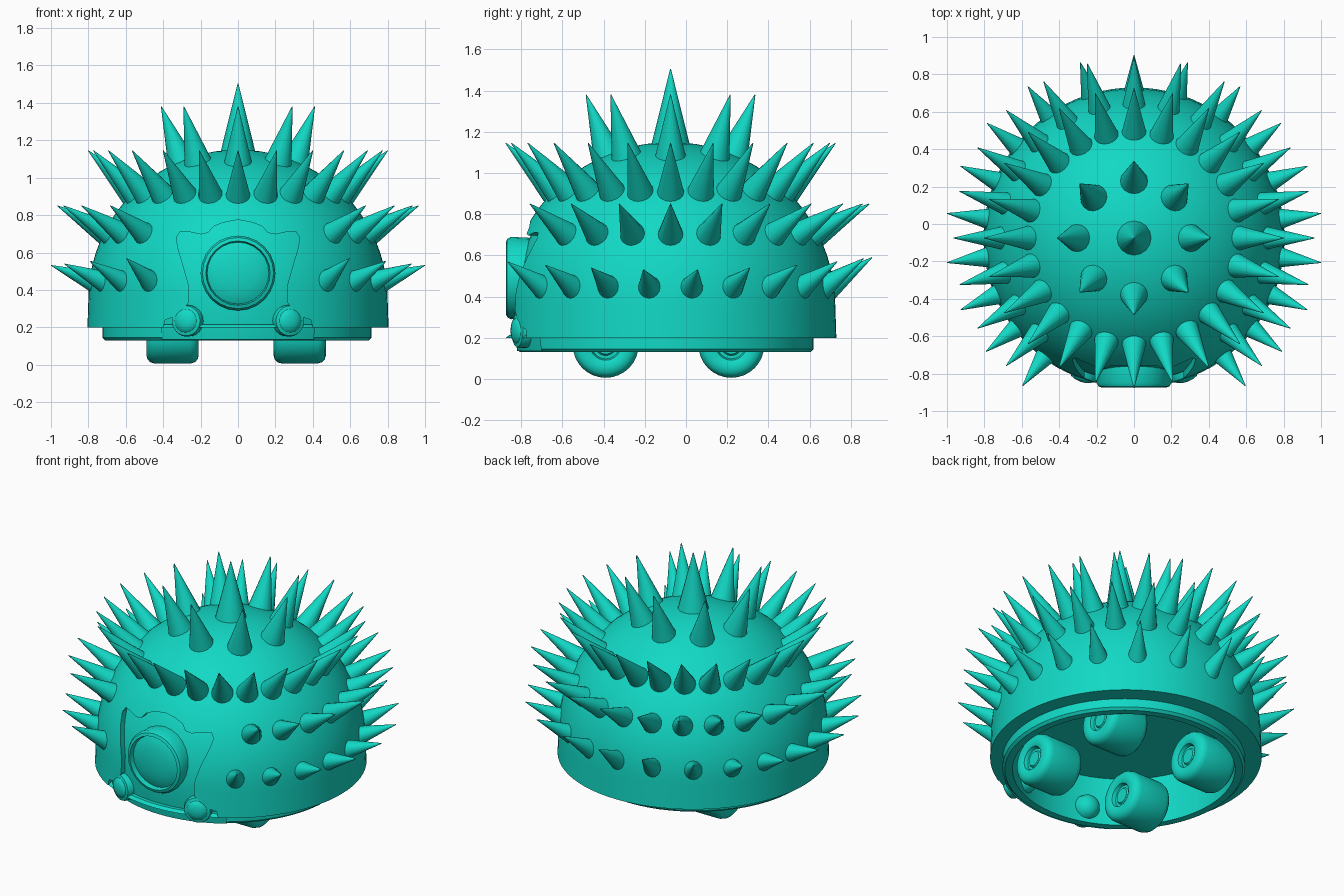
import bpy, bmesh
from math import sin, cos, pi, radians
from mathutils import Vector, Matrix

if "Cube" in bpy.data.objects:
    bpy.data.objects.remove(bpy.data.objects["Cube"])

CY = -0.075   # dome axis in y
CZ = 0.35     # centre height of the spherical part
R = 0.8

teal = bpy.data.materials.new("teal")
teal.diffuse_color = (0.006, 0.69, 0.56, 1)
teal.use_nodes = True
teal.node_tree.nodes["Principled BSDF"].inputs["Base Color"].default_value = teal.diffuse_color


def smooth(me, angle):
    for p in me.polygons:
        p.use_smooth = True
    me.set_sharp_from_angle(angle=radians(angle))


def finish(name, bm, angle=35):
    bmesh.ops.remove_doubles(bm, verts=bm.verts, dist=1e-5)
    bmesh.ops.recalc_face_normals(bm, faces=bm.faces)
    me = bpy.data.meshes.new(name)
    bm.to_mesh(me)
    bm.free()
    smooth(me, angle)
    me.materials.append(teal)
    ob = bpy.data.objects.new(name, me)
    bpy.context.collection.objects.link(ob)
    return ob


def lathe(name, pts, n=32, origin=(0, 0, 0), axis=(0, 0, 1), loop=False):
    """Revolve (radius, height) points about an axis; loop joins last to first."""
    bm = bmesh.new()
    m = Matrix.Translation(origin) @ Vector(axis).to_track_quat('Z', 'Y').to_matrix().to_4x4()
    rings = [[bm.verts.new(m @ Vector((r * cos(2 * pi * i / n), r * sin(2 * pi * i / n), h)))
              for i in range(n)] for r, h in pts]
    k = len(rings)
    for j in range(k if loop else k - 1):
        a, b = rings[j], rings[(j + 1) % k]
        for i in range(n):
            q = (i + 1) % n
            bm.faces.new((a[i], a[q], b[q], b[i]))
    return finish(name, bm)


def arc(r, a0, a1, n):
    return [(r * cos(radians(a0 + (a1 - a0) * i / n)),
             CZ + r * sin(radians(a0 + (a1 - a0) * i / n))) for i in range(n + 1)]


# Domed shell, open underneath
outer = [(0.805, 0.2)] + arc(R, 0, 90, 20)
inner = arc(0.762, 90, 0, 20) + [(0.762, 0.2)]
dome = lathe("dome_shell", outer + inner, 80, (0, CY, 0), loop=True)

# Face outline cut through the shell
half = [(0.08, .76), (.13, .74), (.16, .705), (.2, .697), (.26, .71), (.31, .712), (.33, .68),
        (.32, .62), (.29, .52), (.265, .43), (.265, .33), (.33, .26), (.39, .24), (.41, .15)]
outline = [(0, .775)] + half + [(-x, z) for x, z in reversed(half)]
bm = bmesh.new()
f = bm.faces.new([bm.verts.new((x, -1.2, z)) for x, z in outline])
ext = bmesh.ops.extrude_face_region(bm, geom=[f])
bmesh.ops.translate(bm, vec=(0, 0.85, 0), verts=[v for v in ext["geom"] if isinstance(v, bmesh.types.BMVert)])
cutter = finish("face_cutter", bm)
cutter.hide_render = True
mod = dome.modifiers.new("face_opening", 'BOOLEAN')
mod.operation = 'DIFFERENCE'
mod.solver = 'EXACT'
mod.object = cutter
dg = bpy.context.evaluated_depsgraph_get()
cut_mesh = bpy.data.meshes.new_from_object(dome.evaluated_get(dg))
dome.modifiers.clear()
dome.data = cut_mesh
smooth(cut_mesh, 35)
bpy.data.objects.remove(cutter)

# Recessed face panel: front sector of a slightly smaller dome, down to the base
bm = bmesh.new()
prof = [(0.744, 0.135), (0.755, 0.2)] + arc(0.763, 0, 42, 10)
cols = []
for i in range(17):
    a = radians(-33 + 66 * i / 16)
    cols.append([bm.verts.new((r * sin(a), CY - r * cos(a), z)) for r, z in prof])
for a, b in zip(cols, cols[1:]):
    for j in range(len(prof) - 1):
        bm.faces.new((a[j], b[j], b[j + 1], a[j + 1]))
finish("face_panel", bm)

# Base ring with a tall inner wall, flat ceiling above the wheels, closed underside rim
lathe("base_ring", [(0.66, 0.13), (0.705, 0.13), (0.72, 0.145), (0.72, 0.22), (0.68, 0.22),
                    (0.68, 0.46), (0.66, 0.46)], 64, (-0.005, -0.1, 0), loop=True)
lathe("wheel_well_ceiling", [(0, 0.445), (0.67, 0.445), (0.67, 0.465), (0, 0.465)], 64, (-0.005, -0.1, 0))
lathe("underside_rim", [(0.69, 0.2), (0.8, 0.2), (0.78, 0.215), (0.69, 0.215)], 64, (0, CY, 0), loop=True)

# Round nose: bezel with a shallow domed lens
lathe("nose", [(0, 0.045), (0.195, 0.045), (0.2, 0.145), (0.19, 0.163), (0.172, 0.17), (0.165, 0.14),
               (0.14, 0.152), (0.1, 0.162), (0.05, 0.168), (0, 0.17)],
      24, (0, -0.705, 0.49), (0, -1, 0))

# Two small lamps either side, pointing outward
for s, side in ((-1, "left"), (1, "right")):
    d = Vector((s * sin(radians(20.5)), -cos(radians(20.5)), 0))
    lathe("lamp_" + side, [(0, 0.62), (0.04, 0.63), (0.065, 0.65), (0.08, 0.69), (0.085, 0.78),
                           (0.08, 0.795), (0.062, 0.8), (0.056, 0.808), (0.03, 0.817), (0, 0.82)],
          24, Vector((0, CY, 0.235)), d)

# Four wheels with a sunken hub on both ends
side = [(0, .118), (.045, .118), (.052, .108), (.068, .108), (.075, .13), (.09, .138), (.115, .14),
        (.137, .134), (.152, .12), (.16, .095)]
wheel = side + [(r, -h) for r, h in reversed(side)]
for x, sx in ((-0.35, "left"), (0.33, "right")):
    for y, sy in ((-0.39, "front"), (0.22, "back")):
        lathe(f"wheel_{sy}_{sx}", wheel, 32, (x, y, 0.166), (1, 0, 0))


# Spikes, placed by angle from the back
def spike_row(name, angles, base, tip, rad, lift=0.0, pull=0.0):
    bm = bmesh.new()
    for a in angles:
        t = radians(a)
        out = Vector((sin(t), cos(t), 0))
        p = Vector((0, CY, base[1])) + out * base[0]
        q = Vector((0, CY, tip[1] + lift * cos(t) ** 2)) + out * (tip[0] - pull * cos(t) ** 2)
        d = q - p
        m = Matrix.Translation((p + q) / 2) @ d.to_track_quat('Z', 'Y').to_matrix().to_4x4()
        bmesh.ops.create_cone(bm, cap_ends=True, segments=16, radius1=rad, radius2=0.002,
                              depth=d.length, matrix=m)
    return finish(name, bm, 40)


half_row = [17, 35, 52, 67.5, 82.5, 97.5, 112.5, 127.5, 143]
spike_row("crown_spike", [0], (0, 1.13), (0, 1.505), 0.095)
spike_row("crown_spike_ring", [45 * i for i in range(8)], (0.30, 1.075), (0.41, 1.38), 0.076)
spike_row("upper_spike_row", [15 * i for i in range(24)], (0.565, 0.905), (0.8, 1.145), 0.066)
spike_row("middle_spike_row", [15 * i for i in range(-9, 10)], (0.70, 0.695), (0.965, 0.85), 0.064)
spike_row("lower_spike_row", [0] + half_row + [-a for a in half_row],
          (0.765, 0.44), (1.008, 0.53), 0.06, 0.06, 0.03)
